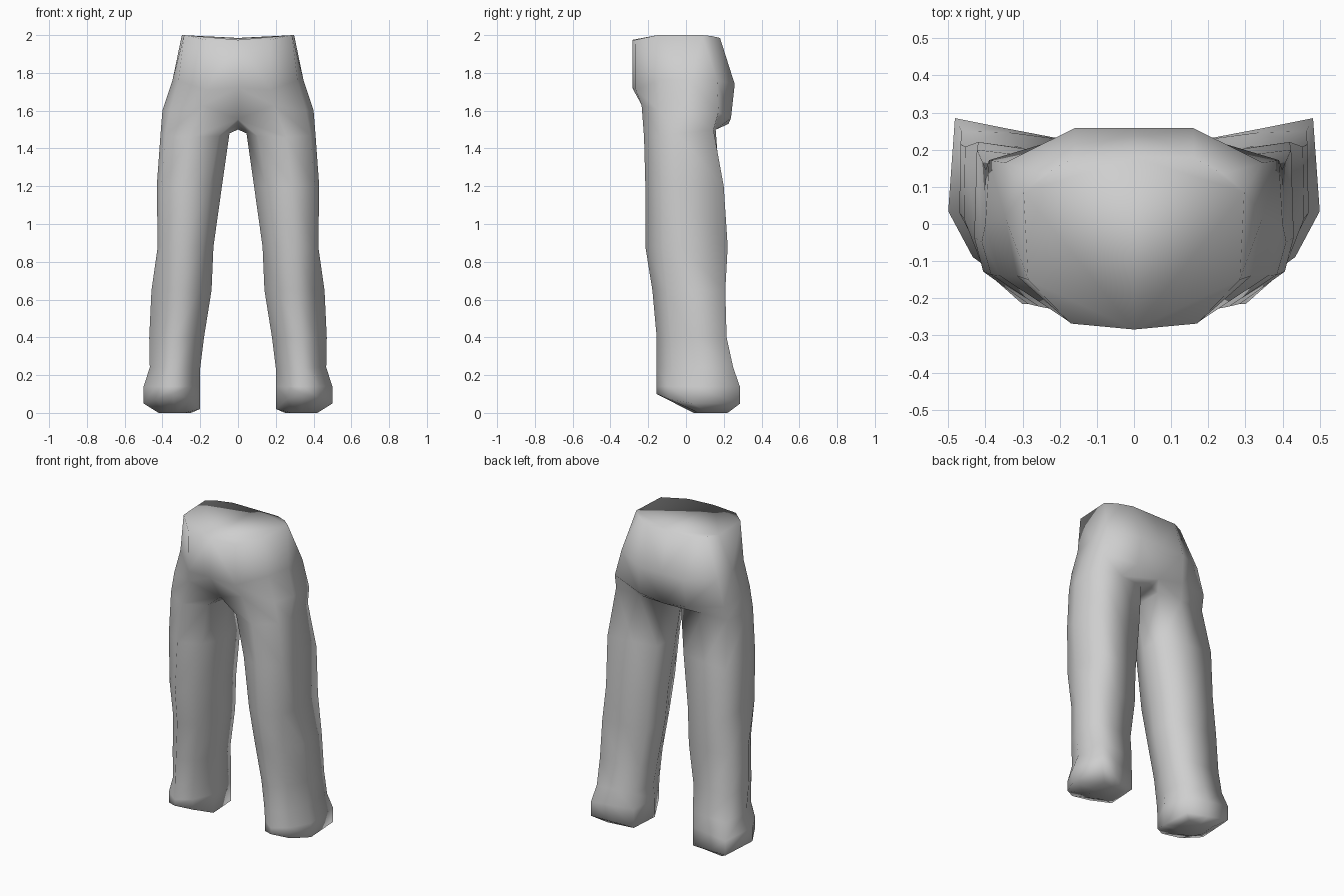
import bpy, bmesh

if "Cube" in bpy.data.objects:
    bpy.data.objects.remove(bpy.data.objects["Cube"])

# One plain grey cloth material
cloth = bpy.data.materials.new("grey_cloth")
cloth.diffuse_color = (0.62, 0.62, 0.62, 1)
cloth.use_nodes = True
cloth.node_tree.nodes["Principled BSDF"].inputs["Base Color"].default_value = cloth.diffuse_color

# Pelvis half rows, front centre -> outer side -> back centre
WAIST = [(0, -.284, 1.975), (.17, -.268, 1.975), (.285, -.15, 2), (.297, .085, 2),
         (.24, .135, 1.995), (.16, .18, 1.985), (0, .18, 1.985)]
HIP = [(0, -.284, 1.72), (.17, -.266, 1.71), (.315, -.14, 1.76), (.347, .02, 1.76),
       (.347, .165, 1.76), (.16, .258, 1.74), (0, .258, 1.74)]
SEAT = [(0, -.18, 1.555), (.19, -.235, 1.63), (.36, -.14, 1.6), (.40, .0, 1.6),
        (.39, .172, 1.59), (.17, .238, 1.56), (0, .225, 1.53)]
CROTCH = [(0, -.08, 1.525), (0, .03, 1.5), (0, .155, 1.505)]

# Leg cross-sections in a unit box: across (inner 0, outer 1), depth (front 0, back 1)
GROIN = [(.58, 0), (.93, .22), (1, .45), (.97, .95), (.5, .98), (.05, .94), (0, .5), (.16, .14)]
THIGH = [(.58, 0), (.93, .22), (1, .45), (.98, 1.05), (.5, 1), (.03, .95), (0, .5), (.19, .15)]
CALF = [(.54, 0), (.8, .2), (1, .5), (.99, 1), (.5, .99), (.04, .95), (0, .5), (.2, .15)]
FOOT = [(.48, 0), (.78, .15), (1, .43), (.94, 1), (.5, .94), (.04, .88), (0, .43), (.2, .14)]

# Leg rings: section, height, inner x, outer x, front y, back y
RINGS = [(GROIN, 1.46, .045, .41, -.222, .165), (THIGH, 1.2, .085, .43, -.215, .18),
         (THIGH, .88, .13, .425, -.215, .2), (CALF, .65, .14, .458, -.178, .208),
         (CALF, .4, .18, .47, -.155, .215), (CALF, .24, .2, .467, -.155, .25),
         (FOOT, .14, .2, .5, -.155, .285)]


def ring_points(section, z, xi, xo, yf, yb):
    # The groin ring tilts up toward the back
    tilt = .04 if section is GROIN else 0
    return [(xi + u * (xo - xi), yf + v * (yb - yf), z + tilt * v) for u, v in section]


def build_half(bm, side):
    def row(points):
        return [bm.verts.new((side * x, y, z)) for x, y, z in points]

    def bridge(a, b, closed=False):
        n = len(a)
        for i in range(n if closed else n - 1):
            j = (i + 1) % n
            bm.faces.new((a[i], a[j], b[j], b[i]))

    # Pelvis shell and waist cover
    w, h, s, c = row(WAIST), row(HIP), row(SEAT), row(CROTCH)
    bridge(w, h)
    bridge(h, s)
    bm.faces.new((w[0], w[1], w[2]))
    bm.faces.new((w[0], w[2], w[3], w[6]))
    bm.faces.new((w[3], w[4], w[5], w[6]))

    # Leg tube, heel rim rising toward the front, and sole
    rings = [row(ring_points(*r)) for r in RINGS]
    rim = [(x, y, max(.02 + .1 * (x - .2), .1 - .42 * (y + .155)))
           for x, y, z in ring_points(FOOT, 0, .2, .5, -.155, .285)]
    rings.append(row(rim))
    rings.append(row(ring_points(FOOT, 0, .25, .42, .04, .22)))
    for a, b in zip(rings, rings[1:]):
        bridge(a, b, True)
    bm.faces.new(rings[-1])

    # Join leg to pelvis around the crotch
    top = rings[0]
    bridge(s[1:6], top[:5])
    bm.faces.new((s[0], s[1], top[0], top[7]))
    bm.faces.new((s[0], top[7], c[0]))
    bm.faces.new((c[0], top[7], top[6], c[1]))
    bm.faces.new((c[1], top[6], top[5], c[2]))
    bm.faces.new((s[6], c[2], top[5]))
    bm.faces.new((s[6], top[5], top[4], s[5]))


bm = bmesh.new()
for side in (1, -1):
    build_half(bm, side)
bmesh.ops.remove_doubles(bm, verts=bm.verts, dist=.0005)
bmesh.ops.recalc_face_normals(bm, faces=bm.faces)
for f in bm.faces:
    f.smooth = True

mesh = bpy.data.meshes.new("trousers")
bm.to_mesh(mesh)
bm.free()
mesh.materials.append(cloth)
trousers = bpy.data.objects.new("trousers", mesh)
bpy.context.collection.objects.link(trousers)
